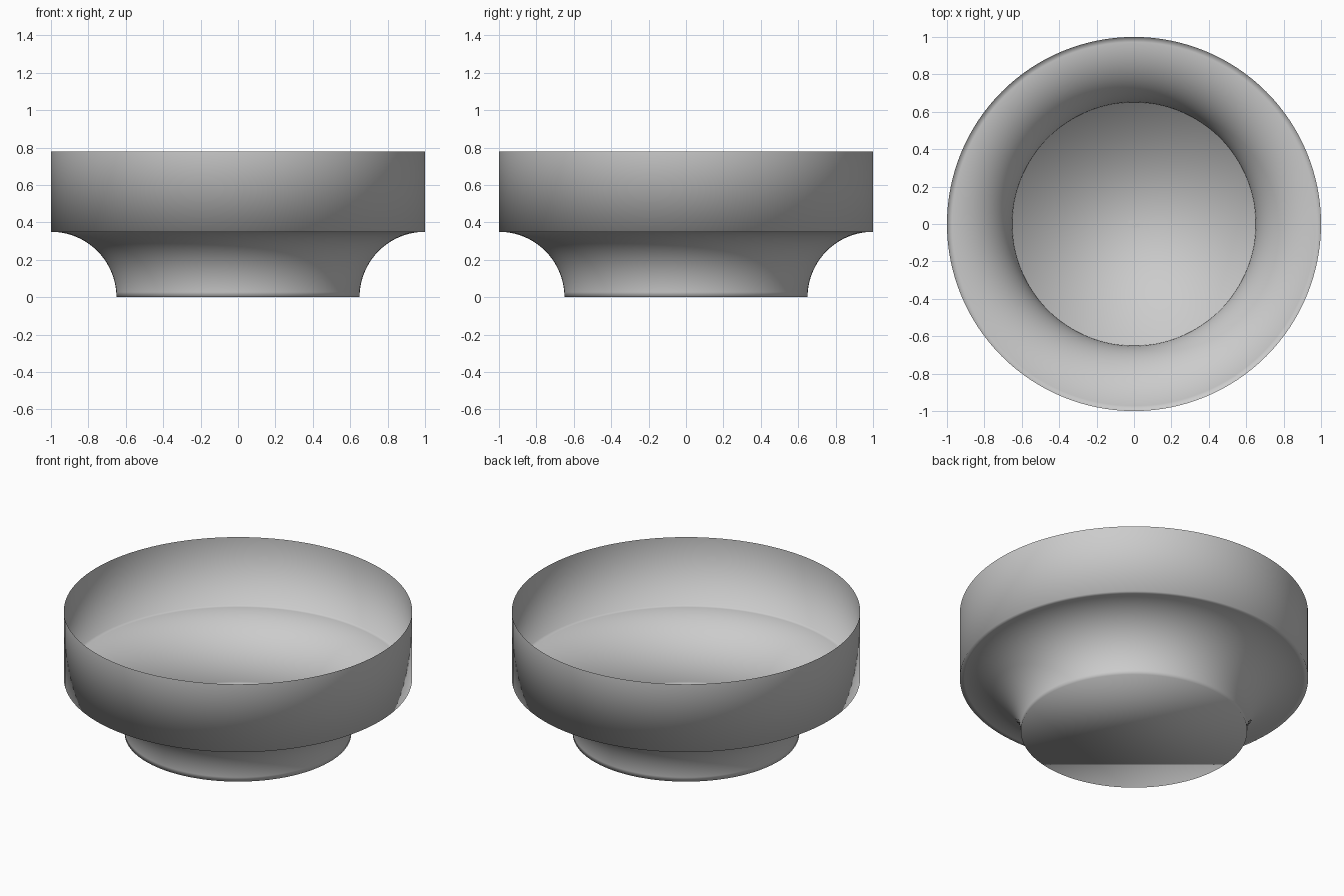
import bpy, bmesh, math

if "Cube" in bpy.data.objects:
    bpy.data.objects.remove(bpy.data.objects["Cube"])

SIDES = 128
WALL_R, FOOT_R, SHOULDER_Z, RIM_Z = 1.0, 0.65, 0.35, 0.78
ARC_STEPS = 20


def material(name, rgb):
    mat = bpy.data.materials.new(name)
    mat.diffuse_color = (*rgb, 1.0)
    mat.use_nodes = True
    mat.node_tree.nodes["Principled BSDF"].inputs["Base Color"].default_value = mat.diffuse_color
    return mat


def finish(bm, name, mat, smooth):
    mesh = bpy.data.meshes.new(name)
    for face in bm.faces:
        face.smooth = smooth
    bm.to_mesh(mesh)
    bm.free()
    mesh.materials.append(mat)
    obj = bpy.data.objects.new(name, mesh)
    bpy.context.collection.objects.link(obj)
    return obj


grey = material("plain grey", (0.6, 0.6, 0.6))

# Bowl profile: concave quarter arc from the foot to the shoulder, then a straight wall
profile = []
for i in range(ARC_STEPS + 1):
    a = math.pi / 2 * i / ARC_STEPS
    profile.append((WALL_R - (WALL_R - FOOT_R) * math.cos(a), SHOULDER_Z * math.sin(a)))
profile.append((WALL_R, RIM_Z))

# Bowl shell: rings turned around z, open at the top, with a flat base
bm = bmesh.new()
rings = []
for r, z in profile:
    rings.append([bm.verts.new((r * math.cos(2 * math.pi * k / SIDES),
                                r * math.sin(2 * math.pi * k / SIDES), z))
                  for k in range(SIDES)])
for low, high in zip(rings, rings[1:]):
    for k in range(SIDES):
        n = (k + 1) % SIDES
        bm.faces.new((low[k], low[n], high[n], high[k]))
bm.faces.new(rings[0][::-1])
finish(bm, "bowl", grey, True)

# Small plate in the middle of the base
bm = bmesh.new()
bmesh.ops.create_cube(bm, size=1.0)
for v in bm.verts:
    v.co = (v.co.x * 0.06, v.co.y * 0.036, (v.co.z + 0.5) * 0.006 + 0.001)
finish(bm, "base_plate", grey, False)
